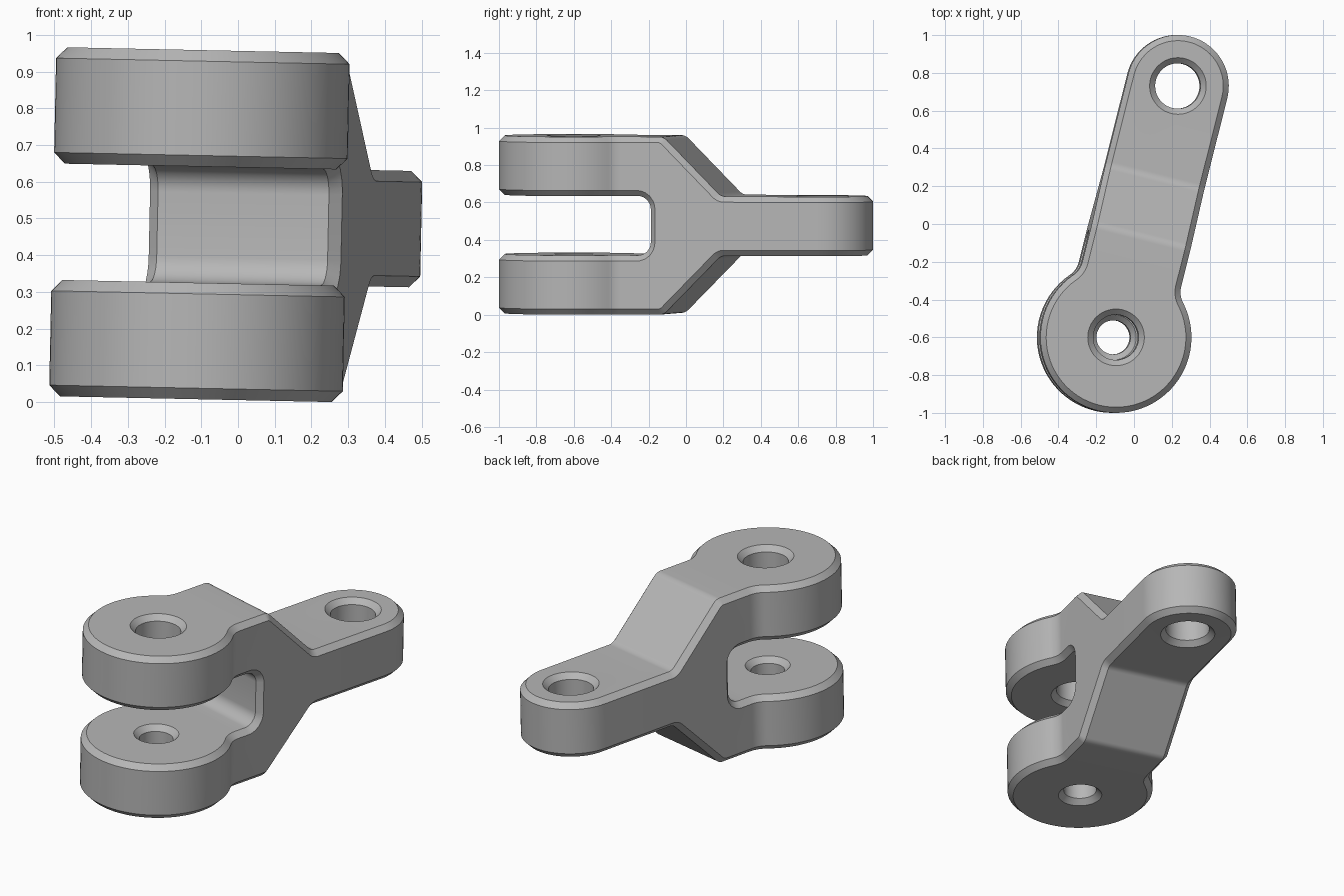
import bpy, bmesh, math
from mathutils import Matrix, Vector

if "Cube" in bpy.data.objects:
    bpy.data.objects.remove(bpy.data.objects["Cube"])

T = 0.317        # thickness of each arm, the slot and the tongue
CH = 0.03        # chamfer width
LENGTH = 1.372   # distance between hole centres
BIG, SMALL, FILLET = 0.4, 0.27, 0.12

steel = bpy.data.materials.new("grey_metal")
steel.use_nodes = True
grey = (0.47, 0.47, 0.47, 1)
steel.diffuse_color = grey
steel.node_tree.nodes["Principled BSDF"].inputs["Base Color"].default_value = grey


def arc(cx, cy, r, a0, a1, n):
    return [(cx + r * math.cos(a0 + (a1 - a0) * i / n),
             cy + r * math.sin(a0 + (a1 - a0) * i / n)) for i in range(n + 1)]


def rounded(corners, n=6):
    """Polygon from (x, y, radius) corners, rounding those with a radius."""
    out = []
    for i, (x, y, r) in enumerate(corners):
        p = Vector((x, y))
        if not r:
            out.append(p)
            continue
        a = (Vector(corners[i - 1][:2]) - p).normalized()
        b = (Vector(corners[(i + 1) % len(corners)][:2]) - p).normalized()
        half = a.angle(b) / 2
        c = p + (a + b).normalized() * r / math.sin(half)
        start = p + a * r / math.tan(half) - c
        end = p + b * r / math.tan(half) - c
        out += [c + start.lerp(end, k / n).normalized() * r for k in range(n + 1)]
    return out


def make_object(name, bm):
    bmesh.ops.recalc_face_normals(bm, faces=bm.faces)
    mesh = bpy.data.meshes.new(name)
    bm.to_mesh(mesh)
    bm.free()
    mesh.materials.append(steel)
    ob = bpy.data.objects.new(name, mesh)
    bpy.context.collection.objects.link(ob)
    return ob


def prism(name, verts, offset):
    bm = bmesh.new()
    face = bm.faces.new([bm.verts.new(v) for v in verts])
    ext = bmesh.ops.extrude_face_region(bm, geom=[face])
    moved = [g for g in ext["geom"] if isinstance(g, bmesh.types.BMVert)]
    bmesh.ops.translate(bm, verts=moved, vec=offset)
    return make_object(name, bm)


def apply_modifier(ob, kind, **settings):
    mod = ob.modifiers.new(kind.lower(), kind)
    for key, value in settings.items():
        setattr(mod, key, value)
    bpy.ops.object.select_all(action="DESELECT")
    bpy.context.view_layer.objects.active = ob
    ob.select_set(True)
    bpy.ops.object.modifier_apply(modifier=mod.name)


def combine(ob, cutter, operation):
    cutter.hide_render = True
    apply_modifier(ob, "BOOLEAN", object=cutter, operation=operation, solver="EXACT")
    bpy.data.objects.remove(cutter)


# Plan outline: large round end blended into a bar with a smaller round end
fv = SMALL + FILLET
fu = math.sqrt((BIG + FILLET) ** 2 - fv ** 2)
phi = math.atan2(fv, fu)
pi = math.pi
outline = (arc(0, 0, BIG, phi, 2 * pi - phi, 56)
           + arc(fu, -fv, FILLET, pi - phi, pi / 2, 8)[1:]
           + arc(LENGTH, 0, SMALL, -pi / 2, pi / 2, 36)
           + arc(fu, fv, FILLET, 1.5 * pi, pi + phi, 8)[:-1])
link = prism("clevis_link", [(x, y, -1) for x, y in outline], (0, 0, 2))

# Side profile: fork with a rounded slot, ramps, and a central tongue
lower = [(-1, -0.5 * T, 0), (-1, -1.5 * T, 0), (0.555, -1.5 * T, 0.06),
         (0.555 + T, -0.5 * T, 0.06), (2, -0.5 * T, 0)]
upper = [(x, -z, r) for x, z, r in reversed(lower)]
slot = [(0.485, 0.5 * T, 0.07), (0.485, -0.5 * T, 0.07)]
profile = rounded(lower + upper + slot)
side = prism("side_profile", [(x, -1, z) for x, z in profile], (0, 2, 0))
combine(link, side, "INTERSECT")

# Chamfer every square edge
apply_modifier(link, "BEVEL", width=CH, segments=1, limit_method="ANGLE",
               angle_limit=math.radians(60), use_clamp_overlap=False)


def cut_hole(x, z, r):
    """Bore through one plate centred at height z, countersunk on both faces."""
    flare, h = CH + 0.02, T / 2 + 0.02
    rings = [(r + flare, -h), (r, -h + flare), (r, h - flare), (r + flare, h)]
    bm = bmesh.new()
    loops = [[bm.verts.new((px, py, z + dz)) for px, py in arc(x, 0, rad, 0, 2 * pi, 48)[:-1]]
             for rad, dz in rings]
    for a, b in zip(loops, loops[1:]):
        for i in range(len(a)):
            bm.faces.new((a[i - 1], a[i], b[i], b[i - 1]))
    bm.faces.new(loops[0])
    bm.faces.new(loops[-1])
    combine(link, make_object("hole_cutter", bm), "DIFFERENCE")


cut_hole(0, T, 0.12)        # upper arm
cut_hole(0, -T, 0.09)       # lower arm
cut_hole(LENGTH, 0, 0.12)   # tongue

# Slight turn and tilt, then stand on the ground
link.data.transform(Matrix.Rotation(math.radians(1.2), 4, "Y")
                    @ Matrix.Translation((-0.105, -0.6, 0))
                    @ Matrix.Rotation(math.radians(75.9), 4, "Z"))
link.data.transform(Matrix.Translation((0, 0, -min(v.co.z for v in link.data.vertices))))
bpy.ops.object.shade_smooth_by_angle(angle=math.radians(30))
